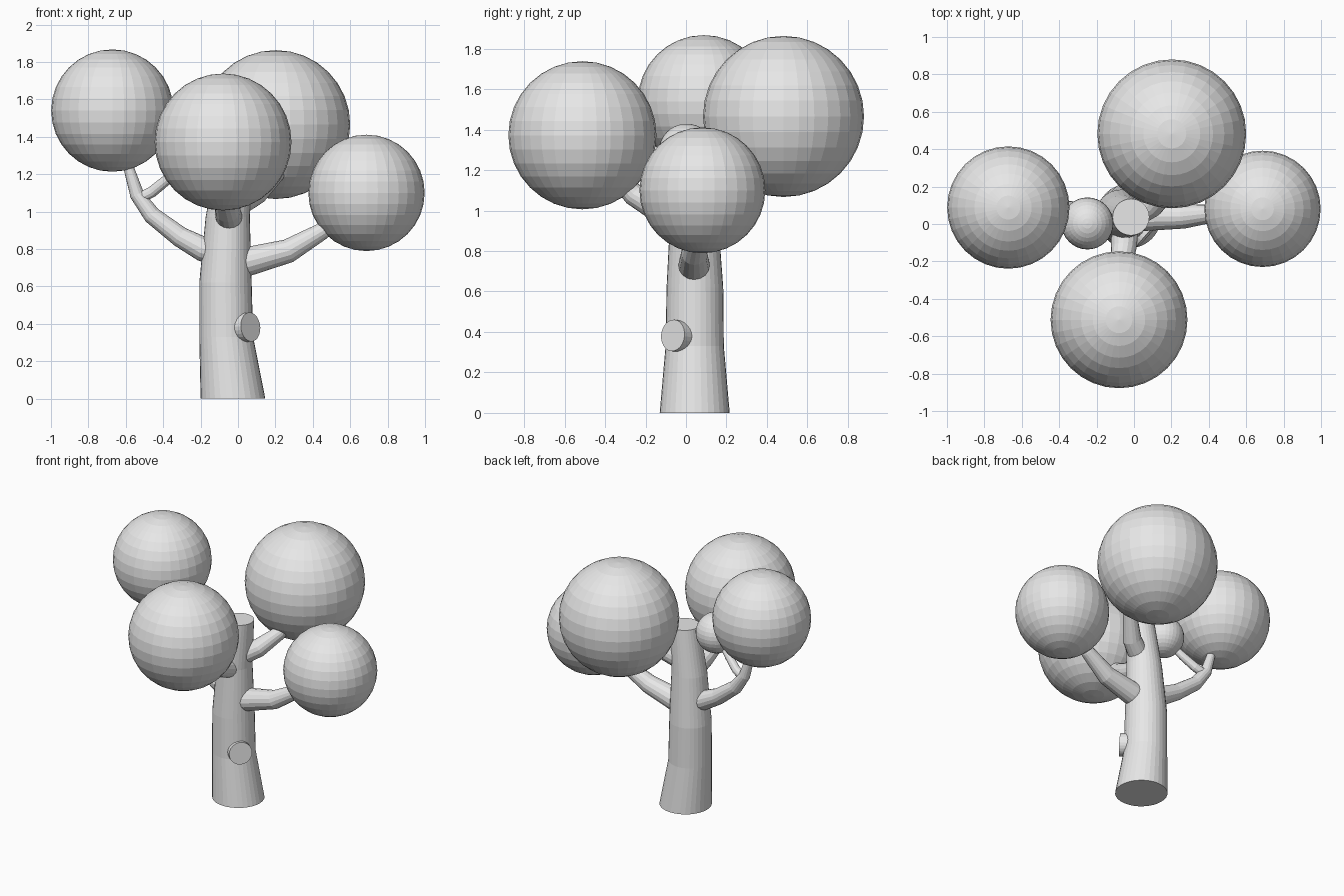
import bpy, bmesh, math
from mathutils import Vector

if "Cube" in bpy.data.objects:
    bpy.data.objects.remove(bpy.data.objects["Cube"])

grey = bpy.data.materials.new("plain_grey")
grey.diffuse_color = (0.8, 0.8, 0.8, 1)
grey.use_nodes = True
grey.node_tree.nodes["Principled BSDF"].inputs["Base Color"].default_value = grey.diffuse_color


def finish(name, bm):
    bmesh.ops.recalc_face_normals(bm, faces=bm.faces)
    mesh = bpy.data.meshes.new(name)
    bm.to_mesh(mesh)
    bm.free()
    mesh.materials.append(grey)
    bpy.context.collection.objects.link(bpy.data.objects.new(name, mesh))


def ball(name, x, y, z, r):
    bm = bmesh.new()
    bmesh.ops.create_uvsphere(bm, u_segments=32, v_segments=16, radius=r)
    bmesh.ops.translate(bm, verts=bm.verts, vec=(x, y, z))
    finish(name, bm)


def tube(name, path, sides=16, level=False):
    """Capped tube through (x, y, z, radius) stations; level keeps rings flat."""
    bm = bmesh.new()
    pts = [Vector(p[:3]) for p in path]
    last, rot, rings = Vector((0, 0, 1)), None, []
    for i, p in enumerate(pts):
        t = Vector((0, 0, 1))
        if not level:
            before = (p - pts[i - 1]).normalized() if i else Vector()
            after = (pts[i + 1] - p).normalized() if i + 1 < len(pts) else Vector()
            t = (before + after).normalized()
        step = last.rotation_difference(t)
        rot = step @ rot if rot else step
        last = t
        ring = []
        for k in range(sides):
            a = 2 * math.pi * k / sides
            off = Vector((math.cos(a), math.sin(a), 0)) * path[i][3]
            ring.append(bm.verts.new(p + rot @ off))
        rings.append(ring)
    for a, b in zip(rings, rings[1:]):
        for k in range(sides):
            n = (k + 1) % sides
            bm.faces.new((a[k], a[n], b[n], b[k]))
    bm.faces.new(rings[0])
    bm.faces.new(rings[-1])
    finish(name, bm)


# Trunk with flat cut top, and the sawn stub on its side
tube("trunk", [(-0.027, 0.043, 0, 0.173), (-0.063, 0.043, 0.33, 0.144),
               (-0.067, 0.044, 0.62, 0.140), (-0.055, 0.04, 0.97, 0.118),
               (-0.016, 0.037, 1.30, 0.098)], 32, True)
tube("sawn_stub", [(-0.05, 0.04, 0.37, 0.078), (0.067, -0.065, 0.383, 0.078)], 24)

# Branches, each ending inside its foliage ball
tube("left_branch", [(-0.07, 0.045, 0.77, 0.075), (-0.19, 0.05, 0.80, 0.066),
                     (-0.31, 0.065, 0.865, 0.055), (-0.46, 0.085, 0.98, 0.047),
                     (-0.54, 0.095, 1.09, 0.038), (-0.58, 0.095, 1.22, 0.029),
                     (-0.62, 0.09, 1.38, 0.022)])
tube("left_twig", [(-0.53, 0.095, 1.07, 0.030), (-0.46, 0.08, 1.105, 0.030),
                   (-0.38, 0.05, 1.17, 0.028), (-0.27, 0.01, 1.27, 0.022)], 12)
tube("right_branch", [(-0.06, 0.04, 0.71, 0.080), (0.06, 0.04, 0.735, 0.077),
                      (0.27, 0.04, 0.79, 0.064), (0.45, 0.06, 0.895, 0.046),
                      (0.60, 0.08, 1.03, 0.032)])
tube("front_branch", [(-0.045, 0.02, 0.95, 0.075), (-0.055, -0.13, 1.005, 0.068),
                      (-0.075, -0.26, 1.08, 0.055), (-0.078, -0.42, 1.25, 0.035)])
tube("back_branch", [(-0.04, 0.03, 1.02, 0.072), (0.10, 0.10, 1.10, 0.062),
                     (0.20, 0.20, 1.20, 0.048), (0.205, 0.36, 1.36, 0.035)])

# Foliage balls
ball("left_foliage", -0.672, 0.088, 1.54, 0.327)
ball("front_foliage", -0.08, -0.512, 1.372, 0.366)
ball("back_foliage", 0.202, 0.482, 1.465, 0.398)
ball("right_foliage", 0.687, 0.081, 1.10, 0.311)
ball("small_foliage", -0.249, 0.003, 1.29, 0.139)
